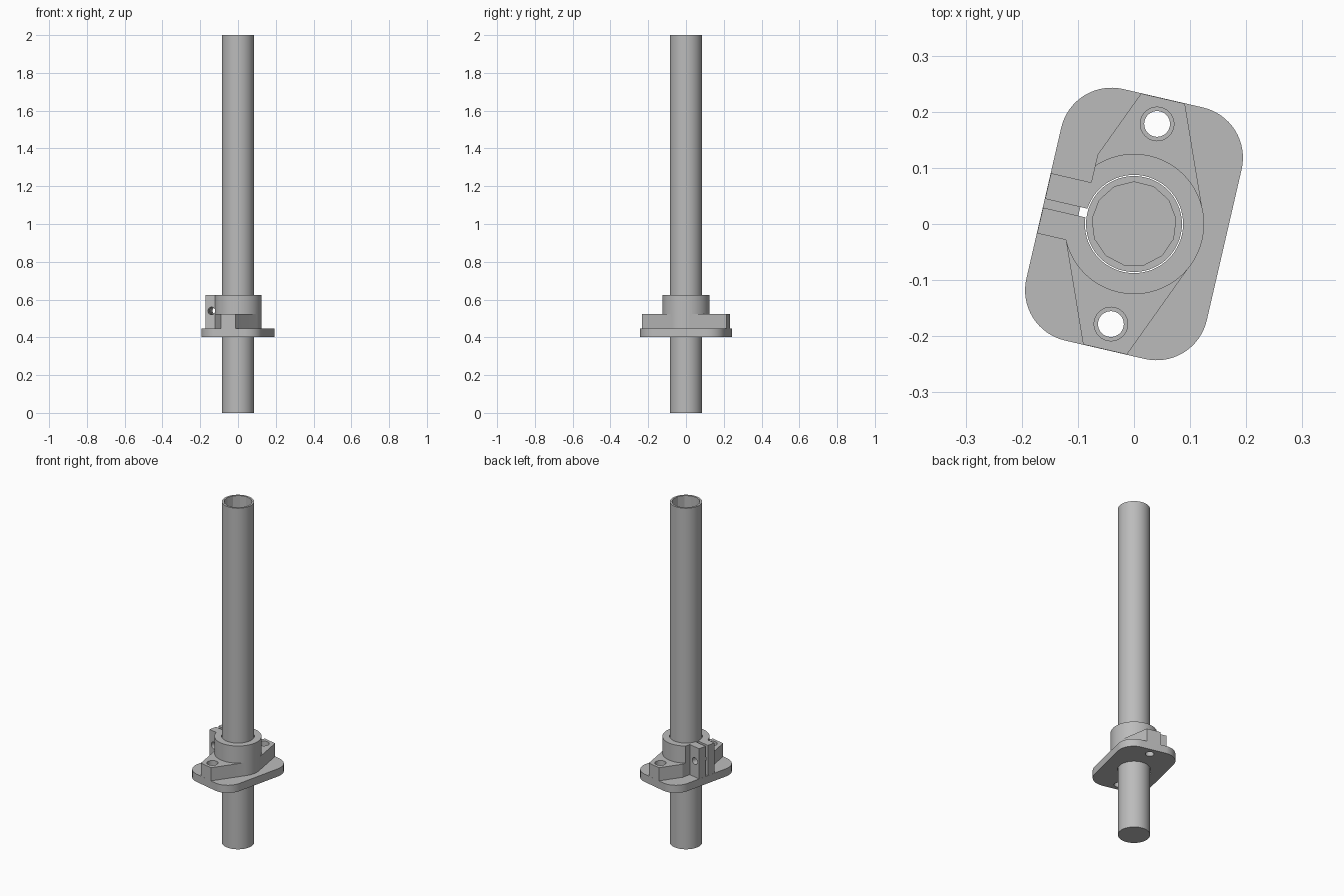
import bpy, bmesh, math
from mathutils import Matrix

if "Cube" in bpy.data.objects:
    bpy.data.objects.remove(bpy.data.objects["Cube"], do_unlink=True)

grey = bpy.data.materials.new("plain grey")
grey.use_nodes = True
colour = (0.5, 0.5, 0.5, 1)
grey.diffuse_color = colour
grey.node_tree.nodes["Principled BSDF"].inputs["Base Color"].default_value = colour

PLATE_Z, PLATE_TOP, BODY_TOP, COLLAR_TOP = 0.402, 0.447, 0.524, 0.624


def arc(cx, cy, r, start, end, steps):
    angles = [math.radians(start + (end - start) * i / steps) for i in range(steps + 1)]
    return [(cx + r * math.cos(a), cy + r * math.sin(a)) for a in angles]


def circle(r, sides, cx=0, cy=0, start=0):
    return arc(cx, cy, r, start, start + 360, sides)[:-1]


def rect(x0, x1, y0, y1):
    return [(x0, y0), (x1, y0), (x1, y1), (x0, y1)]


def prism(name, outline, z0, z1):
    """Extrude a flat outline from z0 to z1."""
    bm = bmesh.new()
    face = bm.faces.new([bm.verts.new((x, y, z0)) for x, y in outline])
    top = bmesh.ops.extrude_face_region(bm, geom=[face])["geom"]
    bmesh.ops.translate(bm, vec=(0, 0, z1 - z0),
                        verts=[v for v in top if isinstance(v, bmesh.types.BMVert)])
    bmesh.ops.recalc_face_normals(bm, faces=bm.faces)
    mesh = bpy.data.meshes.new(name)
    bm.to_mesh(mesh)
    bm.free()
    mesh.materials.append(grey)
    obj = bpy.data.objects.new(name, mesh)
    bpy.context.collection.objects.link(obj)
    return obj


def combine(target, other, operation):
    """Apply a boolean and discard the helper."""
    other.hide_render = True
    bpy.context.view_layer.update()
    mod = target.modifiers.new("combine", 'BOOLEAN')
    mod.object, mod.operation, mod.solver = other, operation, 'EXACT'
    bpy.context.view_layer.objects.active = target
    bpy.ops.object.modifier_apply(modifier=mod.name)
    bpy.data.objects.remove(other, do_unlink=True)


def smooth(obj):
    bpy.ops.object.select_all(action='DESELECT')
    obj.select_set(True)
    bpy.context.view_layer.objects.active = obj
    bpy.ops.object.shade_smooth_by_angle(angle=math.radians(20))


# Long tube, open at the top and closed at the bottom
tube = prism("tube", circle(0.0855, 64), 0, 2)
combine(tube, prism("tube_bore", circle(0.075, 13, start=90), 0.02, 2.1), 'DIFFERENCE')
smooth(tube)

# Base plate with rounded corners
hx, hy, r = 0.165, 0.23, 0.092
outline = []
for i, (sx, sy) in enumerate([(1, 1), (-1, 1), (-1, -1), (1, -1)]):
    outline += arc(sx * (hx - r), sy * (hy - r), r, 90 * i, 90 * i + 90, 16)
flange = prism("clamp_flange", outline, PLATE_Z, PLATE_TOP)

# Tapered body tangent to the collar
body = [(0.04, 0.2295), (-0.04, 0.2295)] + arc(0, 0, 0.1245, 157.5, 202.5, 8)
body += [(-x, -y) for x, y in body]
combine(flange, prism("body", body, 0.42, BODY_TOP), 'UNION')

# Collar and clamping ears
combine(flange, prism("collar", circle(0.125, 64), 0.425, COLLAR_TOP), 'UNION')
combine(flange, prism("ears", rect(-0.1645, -0.06, -0.055, 0.055), 0.43, COLLAR_TOP), 'UNION')

# Bore, screw head clearance, clamp slit and its relief through the plate
cuts = [
    ("bore", circle(0.0875, 64), 0.3, 0.7),
    ("clearance", rect(-0.3, -0.091, 0.055, 0.3), PLATE_TOP, 0.7),
    ("slit", rect(-0.3, -0.06, -0.008, 0.008), PLATE_TOP, 0.7),
    ("relief", rect(-0.1, -0.06, -0.008, 0.008), 0.3, 0.7),
]
# Counterbored mounting holes
for s in (1, -1):
    cuts.append(("mount_hole", circle(0.023, 32, 0, s * 0.183), 0.3, 0.7))
    cuts.append(("counterbore", circle(0.03, 32, 0, s * 0.183), 0.47, 0.7))
for cut in cuts:
    combine(flange, prism(*cut), 'DIFFERENCE')

# Clamp screw hole across both ears
screw = prism("screw_hole", circle(0.02, 32), -0.2, 0.2)
screw.data.transform(Matrix.Translation((-0.131, 0, 0.54)) @ Matrix.Rotation(math.pi / 2, 4, 'X'))
combine(flange, screw, 'DIFFERENCE')

flange.data.transform(Matrix.Rotation(math.radians(-13), 4, 'Z'))
smooth(flange)
